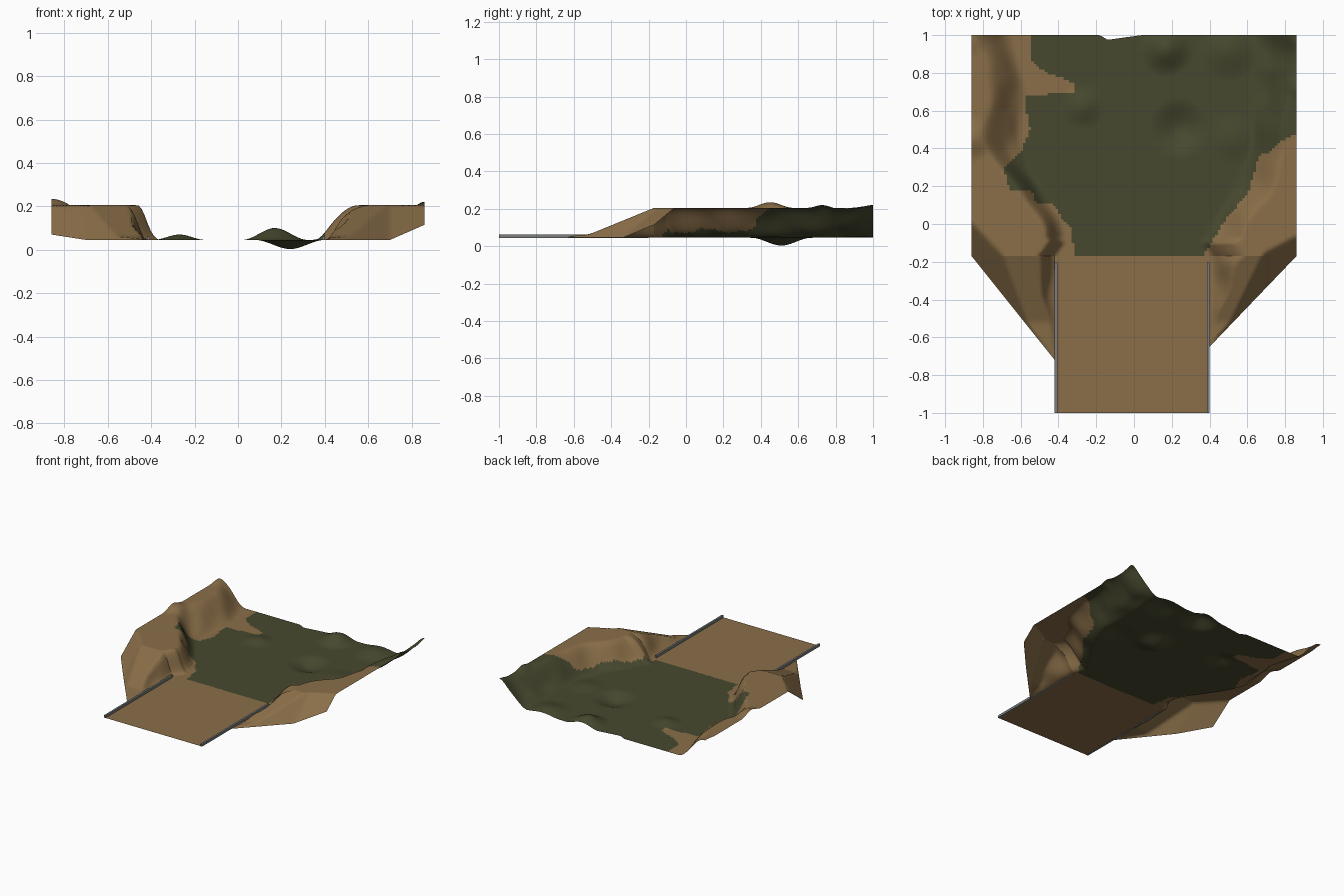
import bpy, bmesh, math
from mathutils import Vector, noise

if "Cube" in bpy.data.objects:
    bpy.data.objects.remove(bpy.data.objects["Cube"])

FLOOR, TOP, W = 0.045, 0.205, 0.86


def material(name, rgb):
    m = bpy.data.materials.new(name)
    m.diffuse_color = (*rgb, 1)
    m.use_nodes = True
    m.node_tree.nodes["Principled BSDF"].inputs["Base Color"].default_value = m.diffuse_color
    return m


EARTH = material("earth brown", (0.255, 0.158, 0.066))
GRASS = material("moss green", (0.064, 0.066, 0.028))
STONE = material("curb grey", (0.20, 0.21, 0.21))


def lerp(points, t):
    """Piecewise linear curve through (t, value) points."""
    if t <= points[0][0]:
        return points[0][1]
    for (a, va), (b, vb) in zip(points, points[1:]):
        if t <= b:
            return va + (vb - va) * (t - a) / (b - a)
    return points[-1][1]


def soft_lerp(points, t, r=.06):
    """The same curve with rounded corners."""
    return sum(lerp(points, t + r * k / 2) for k in (-2, -1, 0, 1, 2)) / 5


# Foot of the bank and edge of the grass on each side, as distance from x = 0 along y
FOOT = {-1: [(-1, .42), (-.17, .42), (-.1, .36), (0, .365), (.15, .46), (.3, .57), (.5, .60), (.7, .56), (1, .64)],
        1: [(-1, .40), (-.17, .40), (-.1, .35), (0, .41), (.2, .53), (.4, .61), (1, .62)]}
GRASS_EDGE = {-1: [(-.2, .31), (-.03, .33), (.03, .38), (.1, .42), (.11, .52), (.17, .53), (.18, .66), (.3, .69),
                   (.38, .60), (.5, .55), (.6, .57), (.68, .58), (.69, .40), (.7, .32), (.75, .32), (.8, .46), (.86, .54), (1, .54)],
              1: [(-.2, .34), (-.1, .41), (.05, .50), (.15, .6), (.25, .63), (.36, .66), (.38, .72), (.44, .78), (.48, .87), (1, .9)]}
# Width of the bank from foot to crest along y
BANK = {-1: [(-.2, .10), (0, .11), (.3, .17), (.6, .23), (1, .2)],
        1: [(-.2, .16), (.1, .19), (.4, .22), (1, .22)]}
DIAG_START = {-1: (.42, -.72), 1: (.40, -.65)}
CORNER_Z = {-1: .07, 1: .115}
# Mounds and hollow in the floor: x, y, radius, height
LUMPS = [(.24, .51, .16, -.042), (.17, .93, .15, .055), (-.27, .62, .12, .025), (.50, .92, .17, .03),
         (.52, .45, .14, .015), (-W, .45, .12, .03), (-W, .98, .1, .01), (W, .73, .08, .015), (W, 1, .1, .015)]


def smooth(t):
    t = max(0, min(1, t))
    return t * t * (3 - 2 * t)


def height(x, y):
    s = -1 if x < 0 else 1
    ax = abs(x)
    rough = noise.noise(Vector((x * 5, y * 5, 3.7)))
    foot = soft_lerp(FOOT[s], y) if y > -.08 else lerp(FOOT[s], y)
    t = (ax - foot) / lerp(BANK[s], y)
    rise = smooth(t + .3 * rough * smooth(t * 2))
    z = FLOOR + (TOP - FLOOR) * rise
    # Front flank: falls towards the slanting front edge
    x0, y0 = DIAG_START[s]
    dx, dy = W - x0, -.17 - y0
    n = math.hypot(dx, dy)
    dist = max(0, (y - y0) * dx / n - (ax - x0) * dy / n)
    rim = FLOOR + (CORNER_Z[s] - FLOOR) * max(0, (ax - .7) / .16)
    cap = lerp([(-.72, FLOOR), (-.52, .062), (-.17, TOP)], y)
    z = min(z, cap, rim + 1.2 * dist)
    for cx, cy, r, h in LUMPS:
        z += h * smooth(1 - math.hypot(x - cx, y - cy) / r)
    return max(z, 0)


def is_grass(x, y):
    return y > -.17 and abs(x) < lerp(GRASS_EDGE[-1 if x < 0 else 1], y)


def patch(name, xa, xb, nx, ny, ylo, yhi):
    """Terrain sheet between two x limits and two edge curves."""
    bm = bmesh.new()
    rows = []
    for i in range(nx + 1):
        x = xa + (xb - xa) * i / nx
        lo, hi = ylo(x), yhi(x)
        col = []
        for j in range(ny + 1):
            y = lo + (hi - lo) * j / ny
            col.append(bm.verts.new((x, y, height(x, y))))
        rows.append(col)
    for i in range(nx):
        for j in range(ny):
            f = bm.faces.new((rows[i][j], rows[i + 1][j], rows[i + 1][j + 1], rows[i][j + 1]))
            c = f.calc_center_median()
            f.material_index = 1 if is_grass(c.x, c.y) else 0
            f.smooth = True
    bmesh.ops.dissolve_degenerate(bm, dist=1e-5, edges=bm.edges[:])
    me = bpy.data.meshes.new(name)
    bm.to_mesh(me)
    bm.free()
    me.materials.append(EARTH)
    me.materials.append(GRASS)
    ob = bpy.data.objects.new(name, me)
    bpy.context.collection.objects.link(ob)
    return ob


def back_edge(x):
    return 1 - .025 * max(0, lerp([(-.18, 0), (-.14, 1), (.04, 0)], x))


# Valley floor with its side banks
patch("valley", -W, W, 120, 84, lambda x: -.17, back_edge)

# Sloping front flanks beside the road
for s, label in ((-1, "left"), (1, "right")):
    x0, y0 = DIAG_START[s]
    slant = lambda x: y0 + (abs(x) - x0) / (W - x0) * (-.17 - y0)
    a, b = sorted((s * x0, s * W))
    patch(label + "_flank", a, b, 32, 24, slant, lambda x: -.17)

# Flat road leading in
bm = bmesh.new()
bm.faces.new([bm.verts.new(p) for p in
              ((-.42, -1, FLOOR), (.40, -1, FLOOR), (.40, -.165, FLOOR), (-.42, -.165, FLOOR))])
me = bpy.data.meshes.new("road")
bm.to_mesh(me)
bm.free()
me.materials.append(EARTH)
bpy.context.collection.objects.link(bpy.data.objects.new("road", me))

# Low stone curbs along the road
for x, label in ((-.413, "left"), (.393, "right")):
    bpy.ops.mesh.primitive_cube_add(size=1, location=(x, -.6, FLOOR + .008))
    ob = bpy.context.object
    ob.name = label + "_curb"
    ob.scale = (.014, .8, .018)
    ob.data.materials.append(STONE)
